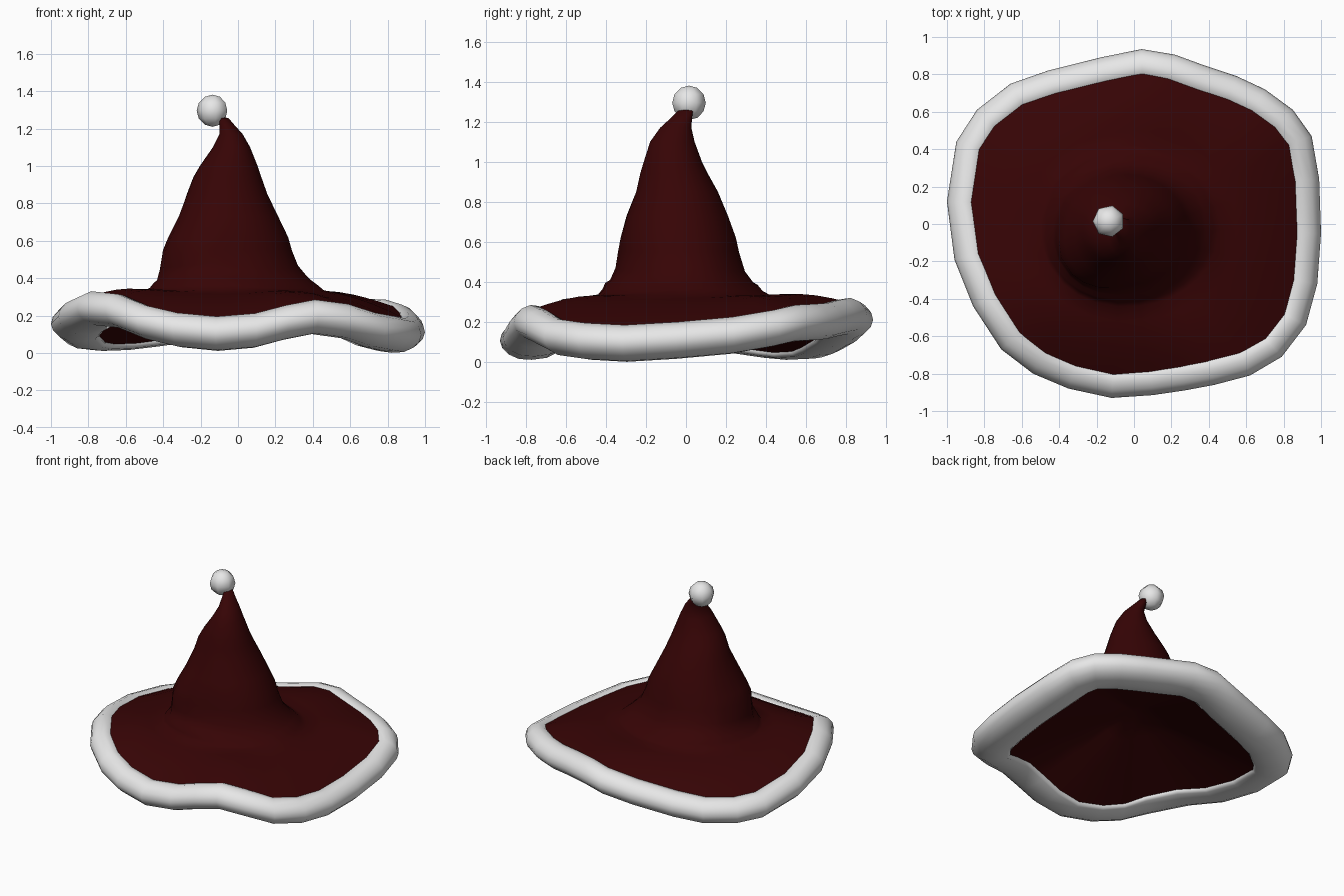
import bpy, bmesh, math
from mathutils import Vector

if "Cube" in bpy.data.objects:
    bpy.data.objects.remove(bpy.data.objects["Cube"])


def material(name, rgb):
    m = bpy.data.materials.new(name)
    m.diffuse_color = (*rgb, 1)
    m.use_nodes = True
    m.node_tree.nodes["Principled BSDF"].inputs["Base Color"].default_value = m.diffuse_color
    return m


RED = material("dark red felt", (0.037, 0.0012, 0.0015))
WHITE = material("white fur", (0.8, 0.8, 0.8))


def loft(name, rings, mat, closed=False, cap=None):
    """Skin a list of equal-length closed rings; cap = optional end point."""
    bm = bmesh.new()
    vs = [[bm.verts.new(p) for p in r] for r in rings]
    n = len(rings[0])
    pairs = list(zip(vs, vs[1:])) + ([(vs[-1], vs[0])] if closed else [])
    for a, b in pairs:
        for i in range(n):
            j = (i + 1) % n
            bm.faces.new((a[i], a[j], b[j], b[i]))
    if cap is not None:
        tip = bm.verts.new(cap)
        for i in range(n):
            bm.faces.new((vs[-1][i], vs[-1][(i + 1) % n], tip))
    bmesh.ops.recalc_face_normals(bm, faces=bm.faces)
    me = bpy.data.meshes.new(name)
    bm.to_mesh(me)
    bm.free()
    me.materials.append(mat)
    me.shade_smooth()
    ob = bpy.data.objects.new(name, me)
    bpy.context.collection.objects.link(ob)
    return ob


# Wavy outer edge of the trim, counter-clockwise: x, y, height of tube centre
EDGE = [Vector(p) for p in (
    (1.0, -.05, .11), (.99, .24, .135), (.95, .47, .17), (.85, .61, .195),
    (.70, .72, .20), (.55, .79, .205), (.37, .85, .22), (.22, .905, .23),
    (.04, .935, .21), (-.18, .89, .17), (-.46, .82, .13), (-.66, .75, .11),
    (-.84, .61, .105), (-.95, .44, .115), (-1.0, .12, .155), (-.96, -.19, .195),
    (-.86, -.44, .24), (-.71, -.67, .225), (-.54, -.80, .165), (-.35, -.88, .125),
    (-.12, -.93, .105), (.10, -.915, .122), (.27, -.89, .165), (.43, -.86, .195),
    (.62, -.81, .172), (.79, -.71, .125), (.92, -.54, .105), (.98, -.32, .095))]
N = len(EDGE)

# Fur trim: rounded section with a wide underside; (inset, height) from the edge
SECTION = [(0, 0), (.01, .038), (.04, .072), (.085, .09), (.125, .085), (.155, .06),
           (.21, 0), (.25, -.045), (.255, -.068), (.235, -.084), (.16, -.094),
           (.095, -.09), (.045, -.068), (.012, -.036)]
BRIM_START, LINING_START = (.10, .07), (.248, -.06)


def place(p, out, sec):
    return p - out * sec[0] + Vector((0, 0, sec[1]))


trim_rings, outer, inner = [], [], []
for i, p in enumerate(EDGE):
    d = EDGE[(i + 1) % N] - EDGE[i - 1]
    out = Vector((d.y, -d.x, 0)).normalized()
    outer.append(place(p, out, BRIM_START))
    inner.append(place(p, out, LINING_START))
    trim_rings.append([place(p, out, s) for s in SECTION])
loft("fur_trim", trim_rings, WHITE, closed=True)

# Crown outline: height, left, right, front, back
CROWN = [
    (.335, -.50, .46, -.44, .42), (.355, -.475, .425, -.415, .39),
    (.385, -.45, .385, -.40, .365), (.40, -.43, .37, -.375, .34),
    (.46, -.41, .32, -.345, .295), (.55, -.39, .288, -.33, .265),
    (.62, -.365, .268, -.32, .25), (.73, -.315, .215, -.295, .21),
    (.85, -.275, .157, -.25, .16), (.94, -.24, .125, -.23, .11),
    (1.0, -.205, .105, -.212, .08), (1.1, -.135, .065, -.18, .043),
    (1.17, -.10, .025, -.13, .027), (1.22, -.10, -.02, -.075, .03),
    (1.255, -.10, -.05, -.04, .035)]
angles = [math.atan2(c.y, c.x) for c in outer]


def crown_ring(z, l, r, f, b):
    # slight sag of the cloth on the lower folds, and a belly at the front left
    sag = 0.012 if .34 < z < .5 else 0
    belly = .05 * max(0, 1 - abs(z - .53) / .3)
    ring = []
    for a in angles:
        k = belly * max(0, math.cos(2 * (a + .75 * math.pi))) * (math.cos(a + .75 * math.pi) > 0)
        ring.append(Vector(((l + r) / 2 + ((r - l) / 2 + k) * math.cos(a),
                            (f + b) / 2 + ((b - f) / 2 + k) * math.sin(a),
                            z + sag * math.sin(3 * a + 1))))
    return ring


crown = [crown_ring(*row) for row in CROWN]

# Brim: blends from the trim up to the crown base
brim = []
for t in (0, .2, .4, .6, .8):
    bulge = Vector((0, 0, .02 * math.sin(math.pi * t)))
    brim.append([c.lerp(q, t) + bulge for c, q in zip(outer, crown[0])])
loft("crown_and_brim", brim + crown, RED, cap=(-.08, 0, 1.262))

# Underside lining: shallow tent rising from the inner lower edge of the trim
PEAK = Vector((0, 0, .39))
lining = [[q.lerp(PEAK, t) for q in inner] for t in (0, .35, .7)]
loft("lining", lining, RED, cap=PEAK)

# Pompom at the tip
bpy.ops.mesh.primitive_uv_sphere_add(segments=7, ring_count=6, radius=.086,
                                     location=(-.135, .015, 1.295),
                                     rotation=(0, 0, math.pi / 2))
pompom = bpy.context.object
pompom.name = "pompom"
pompom.data.materials.append(WHITE)
pompom.data.shade_smooth()
